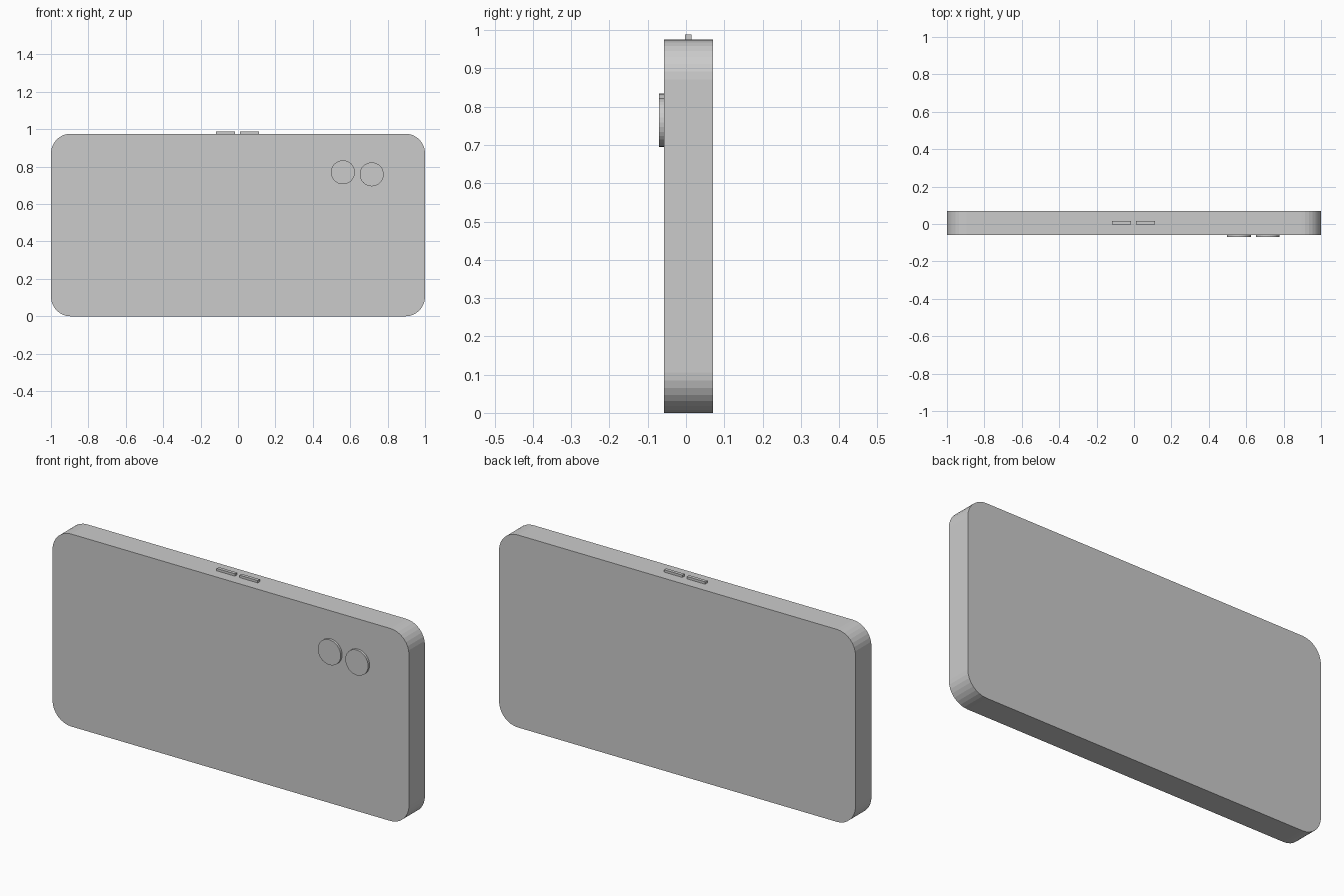
import bpy, bmesh
from math import sin, cos, pi, radians

if "Cube" in bpy.data.objects:
    bpy.data.objects.remove(bpy.data.objects["Cube"])

Y_FRONT, Y_BACK = -0.058, 0.07
HEIGHT, RADIUS, STEPS = 0.976, 0.105, 8


def add_object(name, bm):
    bmesh.ops.recalc_face_normals(bm, faces=bm.faces)
    mesh = bpy.data.meshes.new(name)
    bm.to_mesh(mesh)
    bm.free()
    obj = bpy.data.objects.new(name, mesh)
    bpy.context.collection.objects.link(obj)
    return obj


def prism(name, outline, y0, y1):
    """Extrude an (x, z) outline from y0 to y1."""
    bm = bmesh.new()
    face = bm.faces.new([bm.verts.new((x, y0, z)) for x, z in outline])
    ext = bmesh.ops.extrude_face_region(bm, geom=[face], use_keep_orig=True)
    verts = [v for v in ext["geom"] if isinstance(v, bmesh.types.BMVert)]
    bmesh.ops.translate(bm, verts=verts, vec=(0, y1 - y0, 0))
    return add_object(name, bm)


def arc(cx, cz, r, start, sweep, steps):
    angles = [radians(start + sweep * i / steps) for i in range(steps + 1)]
    return [(cx + r * cos(a), cz + r * sin(a)) for a in angles]


# Slab body with rounded corners
x, low, high = 1 - RADIUS, RADIUS, HEIGHT - RADIUS
body = []
for cx, cz, start in ((x, high, 0), (-x, high, 90), (-x, low, 180), (x, low, 270)):
    body += arc(cx, cz, RADIUS, start, 90, STEPS)
prism("phone_body", body, Y_FRONT, Y_BACK)

# Two round camera lenses standing proud of the front
for i, (cx, cz) in enumerate(((0.561, 0.77), (0.715, 0.759)), 1):
    prism(f"camera_lens_{i}", arc(cx, cz, 0.064, 0, 360, 32)[:-1], -0.07, Y_FRONT + 0.005)

# Two side buttons on the upper edge
for i, (x0, x1) in enumerate(((-0.118, -0.016), (0.01, 0.112)), 1):
    prism(f"side_button_{i}", [(x0, 0.97), (x1, 0.97), (x1, 0.988), (x0, 0.988)], -0.002, 0.015)
